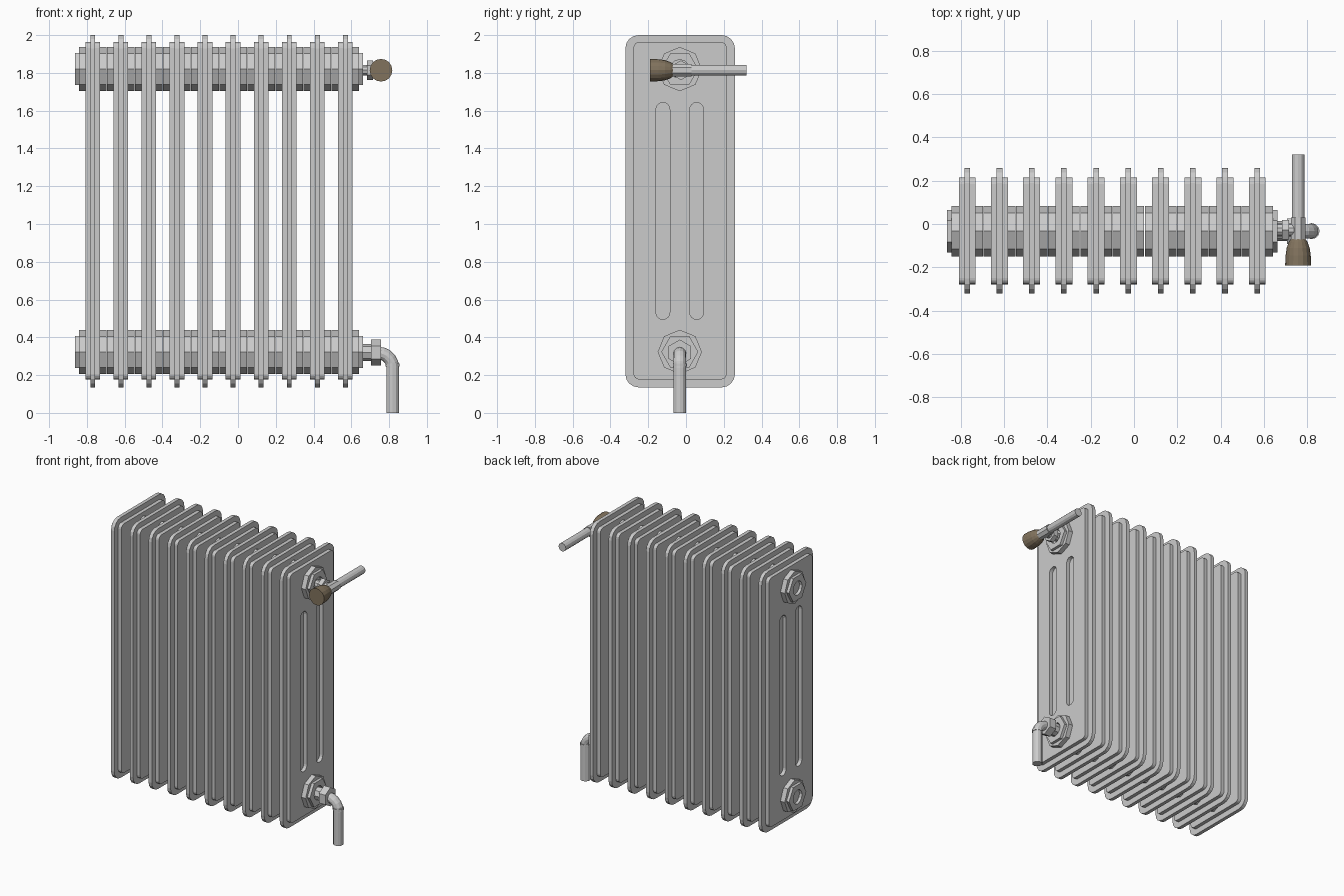
import bpy, bmesh
from math import pi, sin, cos
from mathutils import Matrix, Vector

if "Cube" in bpy.data.objects:
    bpy.data.objects.remove(bpy.data.objects["Cube"])

YC = -0.033                 # centre line of the radiator in y
Z_TOP, Z_LOW = 1.82, 0.323  # hub heights
FIN_X = [-0.769 + 0.1486 * i for i in range(10)]


def place(name, mesh, x=0.0):
    ob = bpy.data.objects.new(name, mesh)
    ob.location.x = x
    bpy.context.collection.objects.link(ob)
    return ob


def ring(cy, cz, r, n, start=0.0):
    return [(cy + r * cos(start + 2 * pi * i / n), cz + r * sin(start + 2 * pi * i / n))
            for i in range(n)]


def rounded_rect(y0, y1, z0, z1, r, seg=4):
    pts = []
    for k, (y, z) in enumerate([(y1 - r, z1 - r), (y0 + r, z1 - r), (y0 + r, z0 + r), (y1 - r, z0 + r)]):
        for i in range(seg + 1):
            a = pi / 2 * (k + i / seg)
            pts.append((y + r * cos(a), z + r * sin(a)))
    return pts


def plate(name, outlines, half):
    """Flat y-z plate (later outlines are holes), extruded both ways along x."""
    cu = bpy.data.curves.new(name, 'CURVE')
    cu.dimensions, cu.fill_mode, cu.extrude = '2D', 'BOTH', half
    for pts in outlines:
        sp = cu.splines.new('POLY')
        sp.points.add(len(pts) - 1)
        for p, (a, b) in zip(sp.points, pts):
            p.co = (a, b, 0, 1)
        sp.use_cyclic_u = True
    tmp = place(name + "_curve", cu)
    bpy.context.view_layer.update()
    me = bpy.data.meshes.new_from_object(tmp.evaluated_get(bpy.context.evaluated_depsgraph_get()))
    bpy.data.objects.remove(tmp)
    me.transform(Matrix(((0, 0, 1, 0), (1, 0, 0, 0), (0, 1, 0, 0), (0, 0, 0, 1))))
    bm = bmesh.new()
    bm.from_mesh(me)
    bmesh.ops.remove_doubles(bm, verts=bm.verts, dist=1e-5)
    bmesh.ops.recalc_face_normals(bm, faces=bm.faces)
    for f in bm.faces:
        f.smooth = False
    bm.to_mesh(me)
    bm.free()
    me.name = name
    return me


def sweep(name, stations, n, start=0.0):
    """Solid of n sides through stations of (centre, direction, radius)."""
    bm = bmesh.new()
    loops = []
    for c, d, r in stations:
        d = Vector(d).normalized()
        u = Vector((0, 1, 0)) if abs(d.y) < 0.9 else Vector((0, 0, 1))
        v = d.cross(u)
        loops.append([bm.verts.new(Vector(c) + r * (cos(start + 2 * pi * i / n) * u
                      + sin(start + 2 * pi * i / n) * v)) for i in range(n)])
    for a, b in zip(loops, loops[1:]):
        for i in range(n):
            bm.faces.new((a[i], a[(i + 1) % n], b[(i + 1) % n], b[i]))
    bm.faces.new(loops[0])
    bm.faces.new(loops[-1])
    bmesh.ops.recalc_face_normals(bm, faces=bm.faces)
    me = bpy.data.meshes.new(name)
    bm.to_mesh(me)
    bm.free()
    return place(name, me)


def rod(name, a, b, r, n, start=0.0):
    d = Vector(b) - Vector(a)
    return sweep(name, [(a, d, r), (b, d, r)], n, start)


# Fins: thin flange, thicker panel with two long slots, octagonal hubs
flange = plate("fin_flange", [rounded_rect(-0.321, 0.259, 0.135, 2.0, 0.07)], 0.013)
slots = [rounded_rect(y, y + 0.073, 0.495, 1.643, 0.0364) for y in (-0.159, 0.02)]
panel = plate("fin_panel", [rounded_rect(-0.278, 0.215, 0.177, 1.963, 0.03)] + slots, 0.039)
hubs = [plate("hub", [ring(YC, z, 0.117, 8)], 0.073) for z in (Z_TOP, Z_LOW)]
for x in FIN_X:
    place("fin_flange", flange, x)
    place("fin_panel", panel, x)
    for h in hubs:
        place("hub", h, x)

# Hexagonal end bushings with a round socket
for z in (Z_TOP, Z_LOW):
    bush = plate("end_bushing", [ring(YC, z, 0.098, 6), ring(YC, z, 0.05, 12)], 0.0105)
    for x in (FIN_X[0] - 0.083, FIN_X[-1] + 0.083):
        place("end_bushing", bush, x)

# Lower outlet: nipple, nut, elbow pipe and collar
rod("outlet_nipple", (0.63, YC, 0.32), (0.705, YC, 0.32), 0.046, 8)
rod("outlet_nut", (0.705, YC, 0.32), (0.757, YC, 0.32), 0.068, 6, pi / 6)
R, PX, PZ = 0.075, 0.819, 0.316
path = [((0.74, YC, PZ), (1, 0, 0), 0.034)]
for i in range(6):
    a = pi / 2 * i / 5
    path.append(((PX - R + R * sin(a), YC, PZ - R + R * cos(a)), (cos(a), 0, -sin(a)), 0.034))
path.append(((PX, YC, 0), (0, 0, -1), 0.034))
sweep("outlet_pipe", path, 12)
rod("outlet_collar", (PX, YC, 0.262), (PX, YC, 0.245), 0.037, 12)

# Upper valve: nipple, nut, body and supply pipe
VX, VZ, VY = 0.757, 1.814, -0.027
rod("valve_nipple", (0.63, VY, VZ), (0.75, VY, VZ), 0.03, 10)
rod("valve_nut", (0.682, VY, VZ), (0.715, VY, VZ), 0.052, 6, pi / 6)
rod("valve_body", (VX, -0.08, VZ), (VX, 0.03, VZ), 0.036, 8, pi / 8)
rod("supply_pipe", (VX, 0.02, VZ), (VX, 0.321, VZ), 0.029, 12)

# Brown valve knob
knob = sweep("valve_knob", [((VX, y, VZ), (0, -1, 0), r) for y, r in
             ((-0.068, 0.033), (-0.083, 0.043), (-0.11, 0.053), (-0.145, 0.058), (-0.191, 0.06))], 16)
mat = bpy.data.materials.new("knob_brown")
mat.diffuse_color = (0.22, 0.17, 0.11, 1)
mat.use_nodes = True
mat.node_tree.nodes["Principled BSDF"].inputs["Base Color"].default_value = mat.diffuse_color
knob.data.materials.append(mat)
